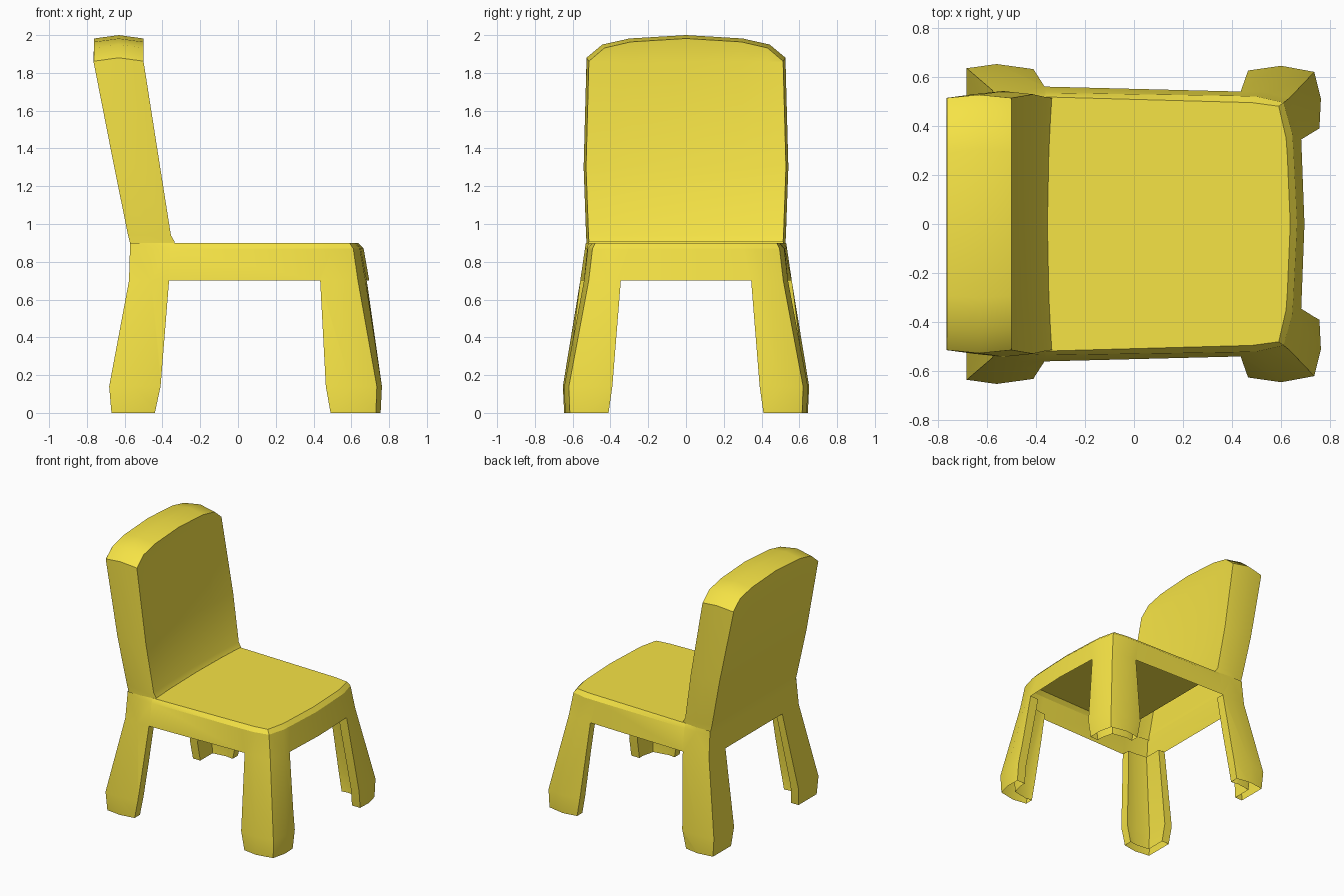
import bpy, bmesh, math

if "Cube" in bpy.data.objects:
    bpy.data.objects.remove(bpy.data.objects["Cube"])

yellow = bpy.data.materials.new("yellow_plastic")
yellow.diffuse_color = (0.92, 0.77, 0.06, 1)
yellow.use_nodes = True
yellow.node_tree.nodes["Principled BSDF"].inputs["Base Color"].default_value = yellow.diffuse_color


def make_object(name, bm):
    bmesh.ops.recalc_face_normals(bm, faces=bm.faces)
    mesh = bpy.data.meshes.new(name)
    bm.to_mesh(mesh)
    bm.free()
    mesh.materials.append(yellow)
    obj = bpy.data.objects.new(name, mesh)
    bpy.context.collection.objects.link(obj)
    return obj


def loft(name, rings):
    """Closed solid through rings of equal point count."""
    bm = bmesh.new()
    loops = [[bm.verts.new(p) for p in ring] for ring in rings]
    n = len(loops[0])
    for a, b in zip(loops, loops[1:]):
        for i in range(n):
            j = (i + 1) % n
            bm.faces.new((a[i], a[j], b[j], b[i]))
    bm.faces.new(loops[0])
    bm.faces.new(loops[-1])
    return make_object(name, bm)


def mirrored_ring(half, z, sx=1.0, sy=1.0):
    """Half outline (y >= 0, rear to front) mirrored to a full ring."""
    pts = half + [(x, -y) for x, y in reversed(half) if y > 0]
    return [(x * sx, y * sy, z) for x, y in pts]


# Seat and legs: flared shell, outlines from the floor to the seat top
foot = [(-.67, .63), (-.55, .645), (-.41, .622), (.47, .62), (.60, .64),
        (.73, .615), (.755, .51), (.75, .37), (.75, 0)]
ankle = [(-.682, .635), (-.56, .652), (-.40, .63), (.46, .625), (.60, .645),
         (.735, .62), (.762, .51), (.755, .37), (.755, 0)]
apron = [(-.577, .545), (-.46, .56), (-.36, .56), (.43, .54), (.52, .54),
         (.635, .515), (.675, .40), (.682, .34), (.695, 0)]
rim = [(-.572, .527), (-.46, .535), (-.36, .535), (.40, .523), (.50, .52),
       (.61, .495), (.645, .37), (.65, .30), (.665, 0)]
top = [(-.572, .526), (-.46, .53), (-.36, .518), (.40, .497), (.48, .495),
       (.59, .48), (.62, .35), (.625, .28), (.637, 0)]
levels = [(0, foot), (.14, ankle), (.70, apron), (.87, rim), (.90, top)]
seat = loft("seat_and_legs", [mirrored_ring(h, z) for z, h in levels])

# Hollow inside
k = (0.905, 0.885)
inner = [(-.02, foot), (.14, ankle), (.70, apron), (.85, rim)]
cavity = loft("cavity_cutter", [mirrored_ring(h, z, *k) for z, h in inner])

# Openings between the legs, one through each direction
side_arch = [(-.45, -.05), (-.44, 0), (-.41, .14), (-.365, .70),
             (.435, .70), (.465, .14), (.49, 0), (.50, -.05)]
end_half = [(.42, -.05), (.41, 0), (.39, .14), (.345, .70)]
end_arch = [(-y, z) for y, z in end_half] + end_half[::-1]
side_cut = loft("side_cutter", [[(x, s, z) for x, z in side_arch] for s in (-1, 1)])
end_cut = loft("end_cutter", [[(s, y, z) for y, z in end_arch] for s in (-1, 1)])

cutters = [cavity, side_cut, end_cut]
for c in cutters:
    c.hide_render = True
    m = seat.modifiers.new(c.name, 'BOOLEAN')
    m.operation, m.solver, m.object = 'DIFFERENCE', 'EXACT', c
bpy.context.view_layer.update()
carved = bpy.data.meshes.new_from_object(
    seat.evaluated_get(bpy.context.evaluated_depsgraph_get()))
seat.modifiers.clear()
seat.data = carved
for c in cutters:
    bpy.data.objects.remove(c)

# The seat is a single skin open underneath; only the legs keep an inner wall.
# The seat top is also open into the hollow backrest.
bm = bmesh.new()
bm.from_mesh(carved)
bmesh.ops.bisect_plane(bm, geom=bm.verts[:] + bm.edges[:] + bm.faces[:],
                       plane_co=(-.362, 0, 0), plane_no=(1, 0, 0))
bm.normal_update()
drop = []
for f in bm.faces:
    c, n = f.calc_center_median(), f.normal
    lining = c.z > .701 and n.x * c.x + n.y * c.y < -.05
    under_back = n.z > .95 and c.z > .89 and c.x < -.363
    if n.z < -.95 or lining or under_back:
        drop.append(f)
bmesh.ops.delete(bm, geom=drop, context='FACES')
bm.to_mesh(carved)
bm.free()

# Backrest: rows are (z, half width, front x, rear x); the last row is the crown
rows = [(.87, .527, -.345, -.572), (.905, .527, -.335, -.573), (.94, .529, -.355, -.582),
        (1.3, .542, -.412, -.655), (1.86, .527, -.50, -.765), (None, .527, -.50, -.762)]
columns = [(-1, 1.88), (-.84, 1.95), (-.57, 1.982), (0, 2.0),
           (.57, 1.982), (.84, 1.95), (1, 1.88)]
bm = bmesh.new()
layers = []
for t in (0, .5, 1):
    edge = 0 if t == .5 else 1          # front and rear outlines are slightly smaller
    layer = []
    for z, w, xf, xr in rows:
        line = []
        for u, crown in columns:
            bow = .018 * (1 - u * u) * (1 - t) if z else 0
            x = xf + (xr - xf) * t - bow
            line.append(bm.verts.new((x, u * (w - .013 * edge),
                                      z if z else crown - .018 * edge)))
        layer.append(line)
    layers.append(layer)
R, C = len(rows), len(columns)
for layer in (layers[0], layers[2]):
    for r in range(R - 1):
        for c in range(C - 1):
            bm.faces.new((layer[r][c], layer[r][c + 1], layer[r + 1][c + 1], layer[r + 1][c]))
# Side and top edges; the bottom stays open to the seat
border = ([(r, 0) for r in range(R)] + [(R - 1, c) for c in range(1, C)]
          + [(r, C - 1) for r in range(R - 2, -1, -1)])
for a, b in zip(layers, layers[1:]):
    for (r, c), (p, q) in zip(border, border[1:]):
        bm.faces.new((a[r][c], a[p][q], b[p][q], b[r][c]))
# The part of the front below the seat surface is not needed
bmesh.ops.delete(bm, geom=[f for f in bm.faces if f.calc_center_median().z < .90
                           and all(v in sum(layers[0], []) for v in f.verts)],
                 context='FACES')
back = make_object("backrest", bm)

# Smooth shading with sharp edges kept
for o in (seat, back):
    o.select_set(True)
bpy.context.view_layer.objects.active = seat
bpy.ops.object.shade_smooth_by_angle(angle=math.radians(28))
